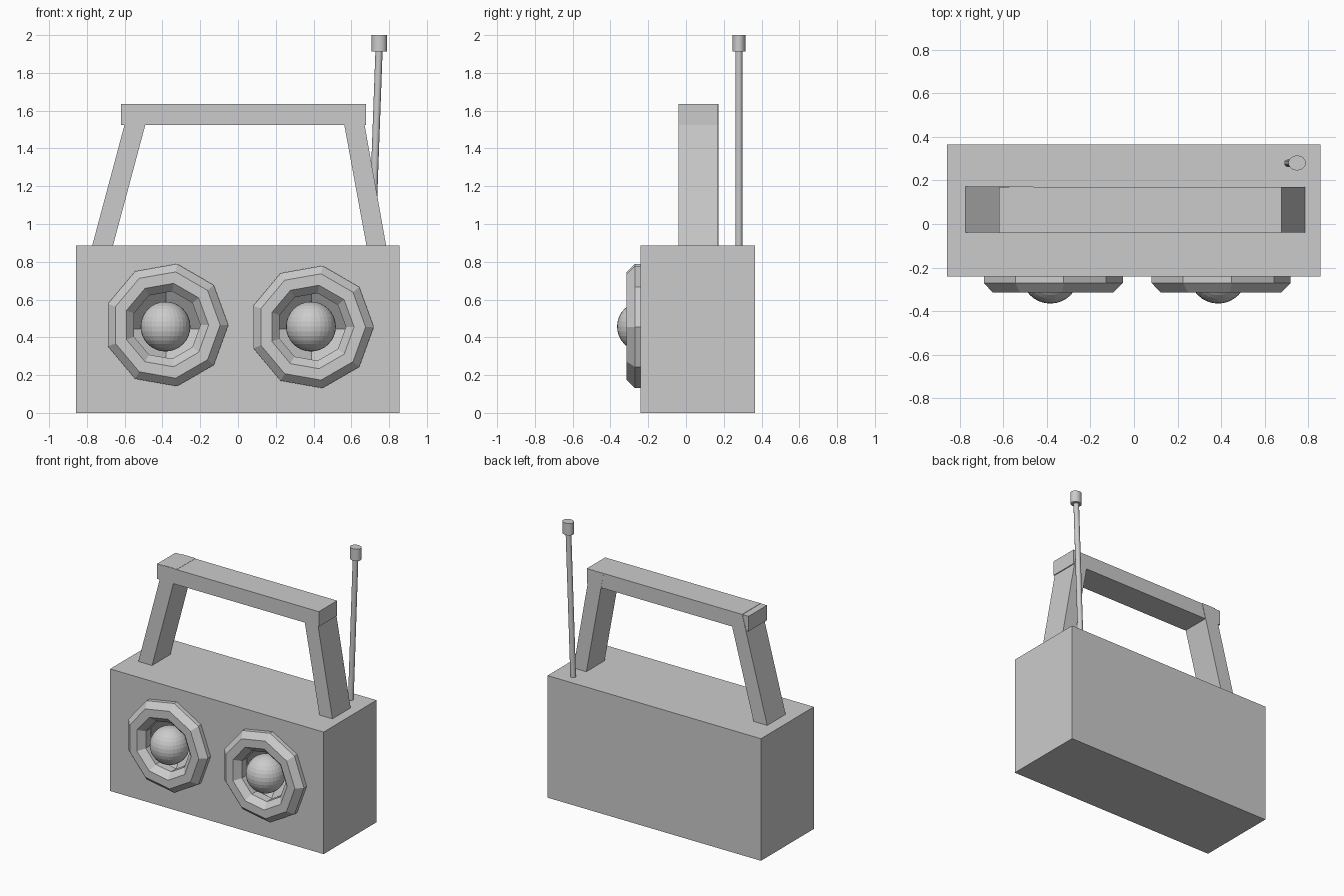
import bpy, bmesh, math
from mathutils import Vector, Matrix

if "Cube" in bpy.data.objects:
    bpy.data.objects.remove(bpy.data.objects["Cube"])


def finish(name, bm):
    bmesh.ops.recalc_face_normals(bm, faces=bm.faces)
    me = bpy.data.meshes.new(name)
    bm.to_mesh(me)
    bm.free()
    ob = bpy.data.objects.new(name, me)
    bpy.context.collection.objects.link(ob)
    return ob


def prism(name, bottom, top, y0, y1):
    """Box with sheared sides: bottom and top are (x0, x1, z)."""
    bm = bmesh.new()
    outline = [(bottom[0], bottom[2]), (bottom[1], bottom[2]),
               (top[1], top[2]), (top[0], top[2])]
    face = bm.faces.new([bm.verts.new((x, y0, z)) for x, z in outline])
    ext = bmesh.ops.extrude_face_region(bm, geom=[face])
    verts = [g for g in ext["geom"] if isinstance(g, bmesh.types.BMVert)]
    bmesh.ops.translate(bm, verts=verts, vec=(0, y1 - y0, 0))
    return finish(name, bm)


def rod(name, p0, p1, radius, sides, squash=1.0):
    p0, p1 = Vector(p0), Vector(p1)
    axis = p1 - p0
    bm = bmesh.new()
    rot = axis.to_track_quat('Z', 'Y').to_matrix().to_4x4()
    mat = (Matrix.Translation((p0 + p1) / 2)
           @ Matrix.Diagonal((1, squash, 1, 1)) @ rot)
    bmesh.ops.create_cone(bm, cap_ends=True, segments=sides, radius1=radius,
                          radius2=radius, depth=axis.length, matrix=mat)
    ob = finish(name, bm)
    for p in ob.data.polygons:
        p.use_smooth = len(p.vertices) == 4
    return ob


def speaker_ring(name, x, y, z, major=0.255, minor=0.08, sides=9, steps=8):
    bm = bmesh.new()
    loops = []
    for i in range(sides):
        a = 2 * math.pi * i / sides
        loop = []
        for j in range(steps):
            b = 2 * math.pi * (j + 0.5) / steps
            r = major + minor * math.cos(b)
            loop.append(bm.verts.new((x + r * math.cos(a),
                                      y + minor * math.sin(b),
                                      z + r * math.sin(a))))
        loops.append(loop)
    for i in range(sides):
        p, q = loops[i], loops[(i + 1) % sides]
        for j in range(steps):
            k = (j + 1) % steps
            bm.faces.new((p[j], q[j], q[k], p[k]))
    return finish(name, bm)


FRONT = -0.24

# Case
case = prism("case", (-0.857, 0.855, 0), (-0.857, 0.855, 0.885), FRONT, 0.365)

# Speakers: four-sided conical recess, ring and dome
for side, x, z in (("left", -0.38, 0.465), ("right", 0.39, 0.455)):
    bm = bmesh.new()
    mat = Matrix.Translation((x, FRONT + 0.09, 0.445)) @ Matrix.Rotation(-math.pi / 2, 4, 'X')
    bmesh.ops.create_cone(bm, cap_ends=True, segments=4, radius1=0.32,
                          radius2=0, depth=0.22, matrix=mat)
    cutter = finish(side + "_recess_cutter", bm)
    cutter.hide_render = True
    cutter.hide_set(True)
    mod = case.modifiers.new(side + "_recess", 'BOOLEAN')
    mod.operation = 'DIFFERENCE'
    mod.solver = 'EXACT'
    mod.object = cutter

    speaker_ring(side + "_speaker_ring", x, FRONT, z)

    bm = bmesh.new()
    bmesh.ops.create_uvsphere(bm, u_segments=32, v_segments=16, radius=0.132,
                              matrix=Matrix.Translation((x - 0.004, -0.233, 0.457)))
    finish(side + "_speaker_dome", bm)

# Carrying handle
prism("left_handle_leg", (-0.776, -0.666, 0.87), (-0.571, -0.461, 1.636), -0.039, 0.172)
prism("right_handle_leg", (0.683, 0.787, 0.87), (0.543, 0.651, 1.632), -0.039, 0.17)
prism("handle_bar", (-0.62, 0.677, 1.525), (-0.62, 0.677, 1.634), -0.041, 0.169)

# Antenna
rod("antenna_rod", (0.708, 0.28, 0.86), (0.747, 0.28, 1.93), 0.019, 16)
rod("antenna_tip", (0.748, 0.28, 1.914), (0.748, 0.28, 2.0), 0.04, 32, 0.85)
